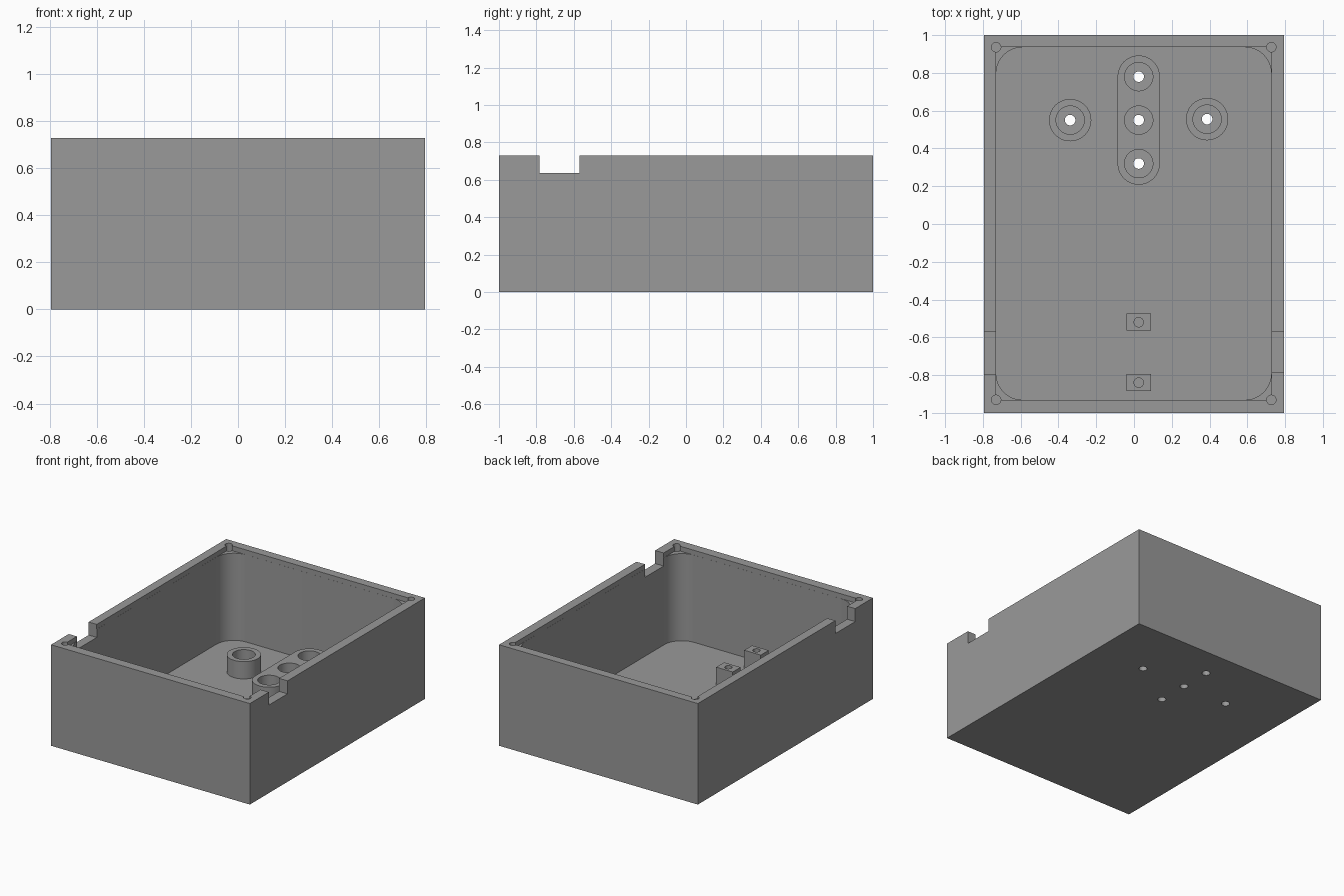
import bpy, bmesh, math

if "Cube" in bpy.data.objects:
    bpy.data.objects.remove(bpy.data.objects["Cube"])

HX, HY, H = 0.795, 1.0, 0.73            # outer half sizes and height
FLOOR = 0.065                           # floor thickness
X0, X1, Y0, Y1 = -0.73, 0.727, -0.931, 0.936   # inner cavity
POST_TOP, POST_R, BORE_R, HOLE_R = 0.19, 0.112, 0.075, 0.028

grey = bpy.data.materials.new("grey plastic")
grey.diffuse_color = (0.32, 0.32, 0.32, 1)
grey.use_nodes = True
grey.node_tree.nodes["Principled BSDF"].inputs["Base Color"].default_value = grey.diffuse_color


def prism(name, pts, z0, z1):
    """Extrude a counter-clockwise outline from z0 to z1."""
    bm = bmesh.new()
    low = [bm.verts.new((x, y, z0)) for x, y in pts]
    top = [bm.verts.new((x, y, z1)) for x, y in pts]
    bm.faces.new(low[::-1])
    bm.faces.new(top)
    n = len(pts)
    for i in range(n):
        j = (i + 1) % n
        bm.faces.new((low[i], low[j], top[j], top[i]))
    me = bpy.data.meshes.new(name)
    bm.to_mesh(me)
    bm.free()
    me.materials.append(grey)
    ob = bpy.data.objects.new(name, me)
    bpy.context.collection.objects.link(ob)
    return ob


def rounded(x0, x1, y0, y1, r, seg=12):
    """Outline of a rectangle with rounded corners."""
    pts = []
    corners = [(x1 - r, y1 - r), (x0 + r, y1 - r), (x0 + r, y0 + r), (x1 - r, y0 + r)]
    for k, (cx, cy) in enumerate(corners):
        for i in range(seg + 1):
            a = math.pi / 2 * (k + i / seg)
            pts.append((cx + r * math.cos(a), cy + r * math.sin(a)))
    return pts


def rect(x0, x1, y0, y1):
    return [(x0, y0), (x1, y0), (x1, y1), (x0, y1)]


def circle(x, y, r, n=40):
    return [(x + r * math.cos(2 * math.pi * i / n),
             y + r * math.sin(2 * math.pi * i / n)) for i in range(n)]


def stadium(x, y0, y1, r, seg=20):
    top = [(x + r * math.cos(math.pi * i / seg), y1 + r * math.sin(math.pi * i / seg))
           for i in range(seg + 1)]
    low = [(x - r * math.cos(math.pi * i / seg), y0 - r * math.sin(math.pi * i / seg))
           for i in range(seg + 1)]
    return top + low


def cut(ob, pts, z0, z1):
    """Subtract a prism from an object, then discard the cutter."""
    cutter = prism("cutter", pts, z0, z1)
    cutter.hide_render = True
    mod = ob.modifiers.new("cut", 'BOOLEAN')
    mod.operation = 'DIFFERENCE'
    mod.solver = 'EXACT'
    mod.object = cutter
    bpy.context.view_layer.update()
    dg = bpy.context.evaluated_depsgraph_get()
    me = bpy.data.meshes.new_from_object(ob.evaluated_get(dg))
    ob.modifiers.clear()
    ob.data = me
    bpy.data.objects.remove(cutter, do_unlink=True)


parts = []

# Open box with rounded cavity corners
box = prism("enclosure", rect(-HX, HX, -HY, HY), 0, H)
parts.append(box)
cut(box, rounded(X0, X1, Y0, Y1, 0.14), FLOOR, 1.0)

# Shallow square-cornered lid recess and corner screw holes
e = 0.0005
cut(box, rect(X0 - e, X1 + e, Y0 - e, Y1 + e), H - 0.035, 1.0)
for x in (X0, X1):
    for y in (Y0, Y1):
        cut(box, circle(x, y, 0.025, 24), H - 0.25, 1.0)

# Notches in the side walls
cut(box, rect(0.6, 1.0, -0.783, -0.57), 0.636, 1.0)
cut(box, rect(-1.0, -0.6, -0.797, -0.57), 0.636, 1.0)

# Mounting posts with counterbores, above through holes in the floor
CX = 0.025
row = [(CX, 0.32), (CX, 0.55), (CX, 0.78)]
left, right = (-0.338, 0.55), (0.387, 0.555)
for x, y in row + [left, right]:
    cut(box, circle(x, y, HOLE_R, 28), -0.1, 0.15)

for name, (x, y) in (("left_post", left), ("right_post", right)):
    post = prism(name, circle(x, y, POST_R), FLOOR - 0.005, POST_TOP)
    cut(post, circle(x, y, BORE_R), -0.1, 0.5)
    parts.append(post)

bar = prism("post_row", stadium(CX, 0.32, 0.78, POST_R), FLOOR - 0.005, POST_TOP)
for x, y in row:
    cut(bar, circle(x, y, BORE_R), -0.1, 0.5)
parts.append(bar)

# Small square standoffs with blind screw holes
for name, y in (("front_standoff", -0.84), ("rear_standoff", -0.52)):
    block = prism(name, rect(CX - 0.066, CX + 0.066, y - 0.045, y + 0.045),
                  FLOOR - 0.005, 0.193)
    cut(block, circle(CX, y, 0.025, 24), FLOOR, 0.5)
    parts.append(block)

# Smooth the round walls, keep edges sharp
for ob in parts:
    bpy.ops.object.select_all(action='DESELECT')
    ob.select_set(True)
    bpy.context.view_layer.objects.active = ob
    bpy.ops.object.shade_smooth_by_angle(angle=math.radians(30))
